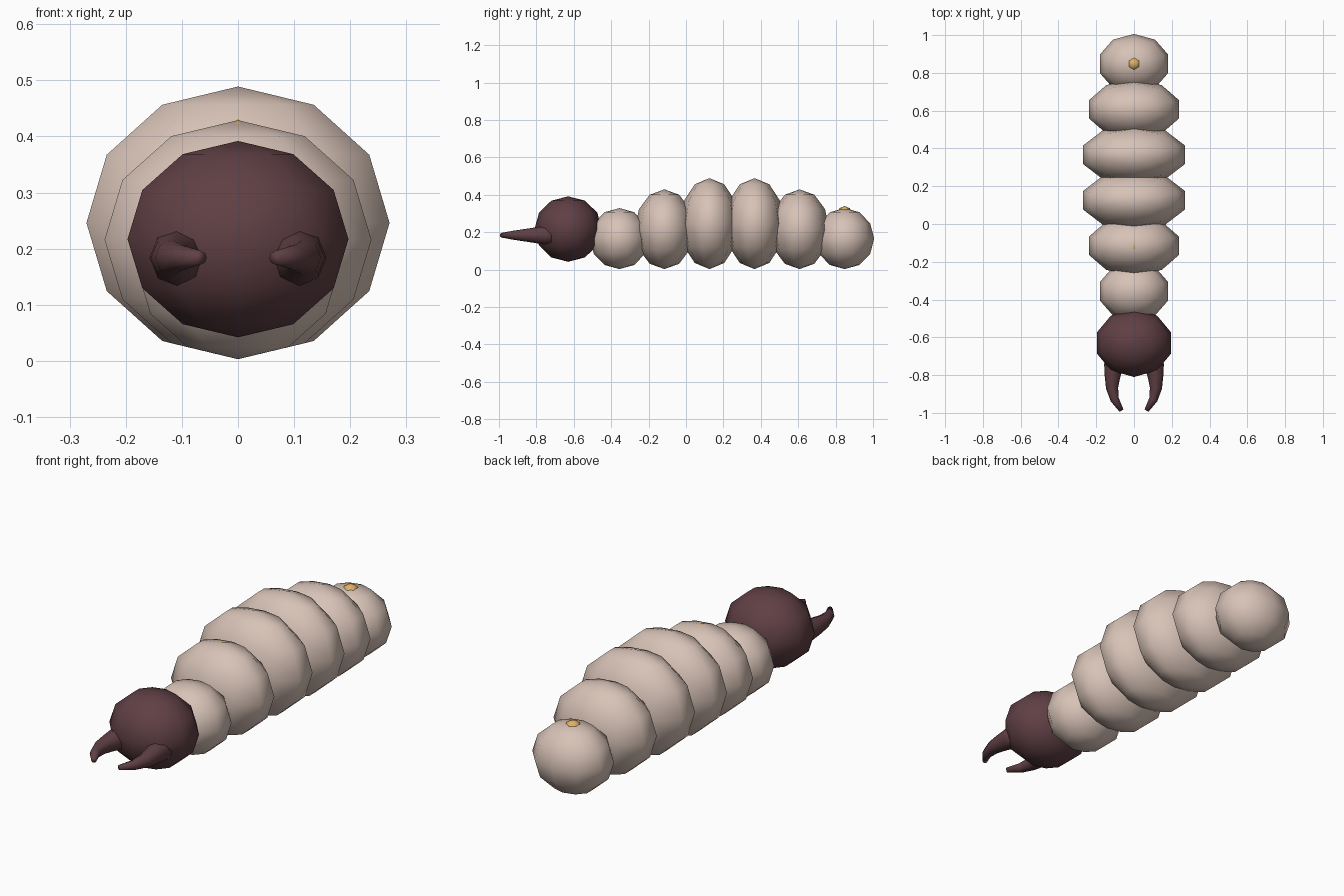
import bpy, bmesh, math
from mathutils import Matrix, Vector

if "Cube" in bpy.data.objects:
    bpy.data.objects.remove(bpy.data.objects["Cube"])


def material(name, color):
    m = bpy.data.materials.new(name)
    m.diffuse_color = (*color, 1)
    m.use_nodes = True
    m.node_tree.nodes["Principled BSDF"].inputs["Base Color"].default_value = m.diffuse_color
    return m


SKIN = material("pale_skin", (0.68, 0.54, 0.47))
SHELL = material("dark_shell", (0.115, 0.05, 0.058))
AMBER = material("amber", (0.75, 0.44, 0.13))


def finish(name, bm, mat):
    bmesh.ops.recalc_face_normals(bm, faces=bm.faces)
    for f in bm.faces:
        f.smooth = True
    mesh = bpy.data.meshes.new(name)
    bm.to_mesh(mesh)
    bm.free()
    mesh.materials.append(mat)
    obj = bpy.data.objects.new(name, mesh)
    bpy.context.collection.objects.link(obj)
    return obj


def ellipsoid(name, center, radii, mat, segs=10, rings=6):
    bm = bmesh.new()
    bmesh.ops.create_uvsphere(
        bm, u_segments=segs, v_segments=rings, radius=1,
        matrix=Matrix.Translation(center) @ Matrix.Diagonal((*radii, 1)))
    return finish(name, bm, mat)


def horn(name, side, path, mat, sides=8):
    # Tapered tube swept along a curve in the horizontal plane
    bm = bmesh.new()
    pts = [Vector((side * x, y, 0.184)) for x, y, r in path]
    loops = []
    for i, p in enumerate(pts):
        t = (pts[min(i + 1, len(pts) - 1)] - pts[max(i - 1, 0)]).normalized()
        across = t.cross(Vector((0, 0, 1)))
        r = path[i][2]
        loops.append([bm.verts.new(
            p + across * r * math.cos(a) + Vector((0, 0, r * math.sin(a))))
            for a in (math.tau * k / sides for k in range(sides))])
    for a, b in zip(loops, loops[1:]):
        for k in range(sides):
            n = (k + 1) % sides
            bm.faces.new((a[k], a[n], b[n], b[k]))
    bm.faces.new(loops[0])
    bm.faces.new(loops[-1])
    return finish(name, bm, mat)


# Body: six overlapping segments, thickest in the middle
for i, (rx, rz) in enumerate([(0.19, 0.163), (0.25, 0.213), (0.284, 0.243),
                              (0.284, 0.243), (0.25, 0.213), (0.19, 0.163)]):
    ellipsoid(f"body_segment_{i + 1}", (0, -0.356 + 0.2408 * i, rz + 0.003),
              (rx, 0.158, rz), SKIN)

# Head
ellipsoid("head", (0, -0.63, 0.217), (0.207, 0.18, 0.175), SHELL)

# Pair of inward-curving mandibles
MANDIBLE = [(0.102, -0.70, 0.055), (0.108, -0.755, 0.05), (0.114, -0.81, 0.041),
            (0.116, -0.87, 0.032), (0.102, -0.93, 0.023), (0.066, -0.988, 0.012)]
for label, side in (("left", -1), ("right", 1)):
    horn(f"{label}_mandible", side, MANDIBLE, SHELL)

# Small amber spots on the back
ellipsoid("rear_spot", (0, 0.848, 0.300), (0.04, 0.04, 0.04), AMBER, 6, 4)
ellipsoid("front_spot", (0, -0.1152, 0.390), (0.04, 0.04, 0.0402), AMBER, 6, 4)
